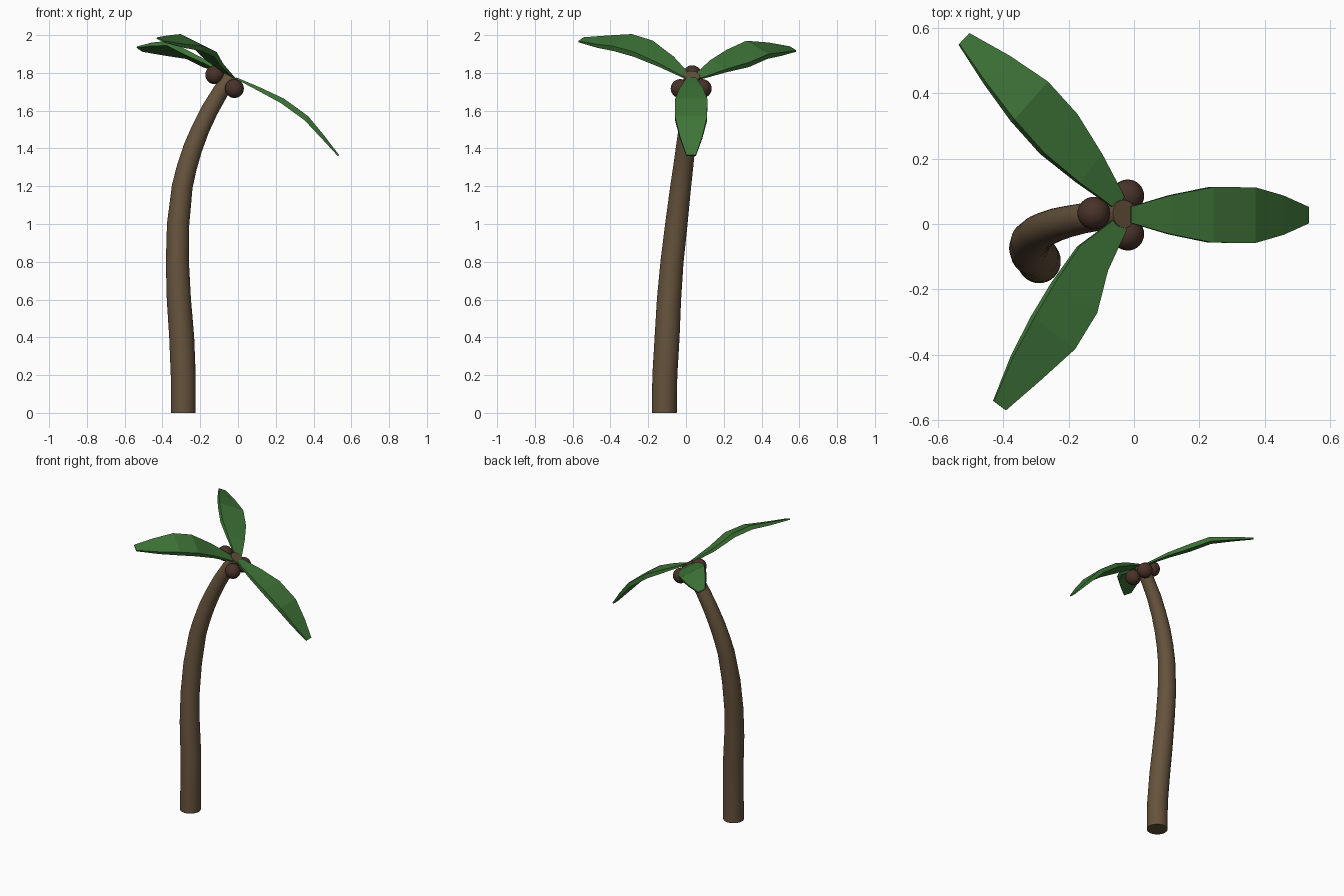
import bpy, bmesh, math
from mathutils import Vector

if "Cube" in bpy.data.objects:
    bpy.data.objects.remove(bpy.data.objects["Cube"])


def material(name, rgb):
    m = bpy.data.materials.new(name)
    m.diffuse_color = (*rgb, 1)
    m.use_nodes = True
    m.node_tree.nodes["Principled BSDF"].inputs["Base Color"].default_value = m.diffuse_color
    return m


bark = material("bark", (0.13, 0.085, 0.045))
green = material("green", (0.05, 0.18, 0.04))
shell = material("shell", (0.065, 0.032, 0.022))


def loft(name, rings, mat):
    """Skin a list of equal-length point rings and cap both ends."""
    bm = bmesh.new()
    loops = [[bm.verts.new(p) for p in ring] for ring in rings]
    for a, b in zip(loops, loops[1:]):
        n = len(a)
        for i in range(n):
            j = (i + 1) % n
            bm.faces.new((a[i], a[j], b[j], b[i]))
    bm.faces.new(loops[0])
    bm.faces.new(loops[-1])
    bmesh.ops.recalc_face_normals(bm, faces=bm.faces)
    me = bpy.data.meshes.new(name)
    bm.to_mesh(me)
    bm.free()
    ob = bpy.data.objects.new(name, me)
    bpy.context.collection.objects.link(ob)
    me.materials.append(mat)
    return ob


def tangents(pts):
    last = len(pts) - 1
    return [(pts[min(i + 1, last)] - pts[max(i - 1, 0)]).normalized() for i in range(last + 1)]


def smooth(ob):
    bpy.ops.object.select_all(action='DESELECT')
    ob.select_set(True)
    bpy.context.view_layer.objects.active = ob
    bpy.ops.object.shade_smooth_by_angle(angle=math.radians(40))


# Curved, tapering trunk: x, y, z, radius
path = [(-.29, -.115, 0, .066), (-.29, -.112, .2, .066), (-.298, -.10, .4, .066),
        (-.313, -.09, .6, .064), (-.321, -.074, .8, .061), (-.317, -.051, 1.0, .059),
        (-.295, -.028, 1.2, .055), (-.271, -.015, 1.3, .053), (-.24, -.003, 1.4, .051),
        (-.2, .008, 1.5, .048), (-.152, .018, 1.6, .046), (-.093, .025, 1.7, .043),
        (-.03, .031, 1.785, .043)]
centres = [Vector(p[:3]) for p in path]
dirs = tangents(centres)
dirs[0] = Vector((0, 0, 1))
rings = []
for c, t, p in zip(centres, dirs, path):
    u = Vector((0, 1, 0)).cross(t).normalized()
    v = t.cross(u)
    rings.append([c + p[3] * (math.cos(a) * u + math.sin(a) * v)
                  for a in (2 * math.pi * k / 32 for k in range(32))])
smooth(loft("trunk", rings, bark))

# Flat-faced leaves: slab sections that swell in the middle
HALF_WIDTHS = (.025, .06, .085, .085, .06, .025)


def leaf(name, pts, side):
    pts = [Vector(p) for p in pts]
    side = Vector(side).normalized()
    rings = []
    for c, t, w in zip(pts, tangents(pts), HALF_WIDTHS):
        s = (side - t * side.dot(t)).normalized() * w
        n = t.cross(s) * 0.17
        rings.append([c - s - n, c + s - n, c + s + n, c - s + n])
    loft(name, rings, green)


leaf("leaf_right", [(-.01, .028, 1.772), (.11, .028, 1.715), (.235, .028, 1.652),
                    (.362, .027, 1.56), (.45, .027, 1.46), (.532, .027, 1.362)], (0, 1, 0))
leaf("leaf_back", [(-.045, .065, 1.78), (-.137, .17, 1.835), (-.23, .275, 1.877),
                   (-.32, .375, 1.922), (-.42, .472, 1.926), (-.52, .566, 1.926)], (.65, .6, -.42))
leaf("leaf_front", [(-.04, .0, 1.785), (-.127, -.106, 1.86), (-.183, -.226, 1.928),
                    (-.248, -.333, 1.96), (-.33, -.44, 1.966), (-.411, -.555, 1.975)], (.8, -.5, -.4))

# Coconuts under the crown
for k, pos in enumerate([(-.019, .086, 1.717), (-.019, -.031, 1.717), (-.123, .033, 1.79)]):
    bpy.ops.mesh.primitive_uv_sphere_add(segments=32, ring_count=16, radius=.05, location=pos)
    nut = bpy.context.object
    nut.name = f"coconut_{k + 1}"
    nut.data.materials.append(shell)
    smooth(nut)
